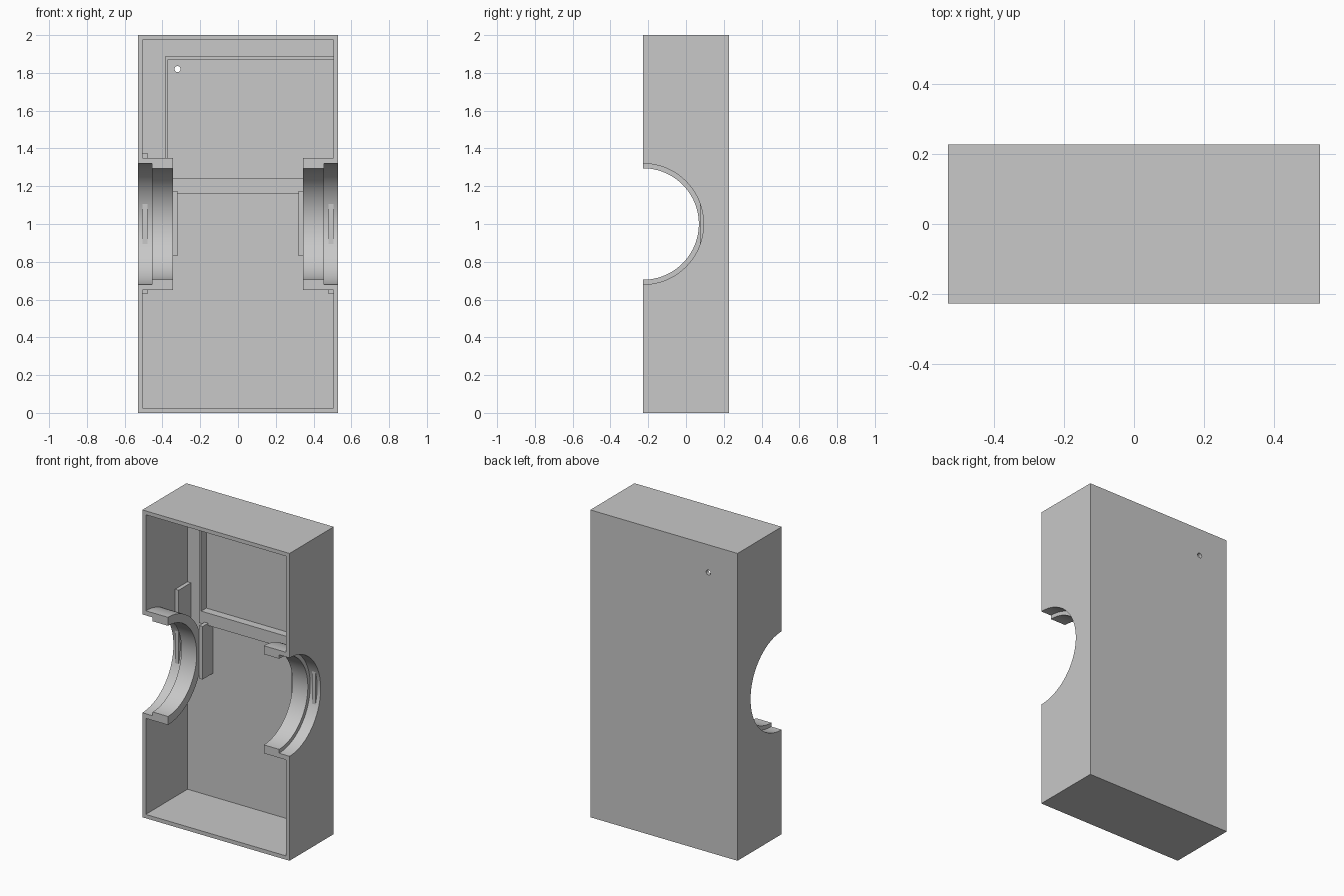
import bpy, bmesh, math
from mathutils import Vector, Matrix

if "Cube" in bpy.data.objects:
    bpy.data.objects.remove(bpy.data.objects["Cube"], do_unlink=True)

grey = bpy.data.materials.new("plain grey")
grey.use_nodes = True
grey.diffuse_color = (0.58, 0.58, 0.58, 1)
grey.node_tree.nodes["Principled BSDF"].inputs["Base Color"].default_value = (0.58, 0.58, 0.58, 1)

W, D, WALL = 0.53, 0.227, 0.025      # half width, half depth, wall thickness
FLOOR = D - WALL                     # inside face of the back panel
AXIS = Vector((0, -D, 1))            # centre line of the side openings


def finish(name, bm):
    bmesh.ops.recalc_face_normals(bm, faces=bm.faces)
    mesh = bpy.data.meshes.new(name)
    bm.to_mesh(mesh)
    bm.free()
    mesh.materials.append(grey)
    ob = bpy.data.objects.new(name, mesh)
    bpy.context.collection.objects.link(ob)
    return ob


def box(name, x, y, z):
    bm = bmesh.new()
    bmesh.ops.create_cube(bm, size=1)
    for v in bm.verts:
        v.co = Vector([(a + b) / 2 + c * (b - a) for (a, b), c in zip((x, y, z), v.co)])
    return finish(name, bm)


def rod(name, radius, centre, length, axis, segments):
    bm = bmesh.new()
    bmesh.ops.create_cone(bm, cap_ends=True, segments=segments, radius1=radius,
                          radius2=radius, depth=length)
    bm.transform(Matrix.Translation(centre) @ Matrix.Rotation(math.pi / 2, 4, axis))
    return finish(name, bm)


def cut(ob, cutter):
    cutter.hide_render = True
    mod = ob.modifiers.new("cut", "BOOLEAN")
    mod.operation, mod.solver, mod.object = "DIFFERENCE", "EXACT", cutter
    bpy.context.view_layer.objects.active = ob
    bpy.ops.object.modifier_apply(modifier=mod.name)
    bpy.data.objects.remove(cutter, do_unlink=True)


def smooth(ob):
    bpy.ops.object.select_all(action="DESELECT")
    ob.select_set(True)
    bpy.context.view_layer.objects.active = ob
    bpy.ops.object.shade_smooth_by_angle(angle=math.radians(30))


def half_ring(name, profile, steps=48):
    """Sweep an (x, radius) profile half way round the opening axis."""
    bm = bmesh.new()
    rings = []
    for i in range(steps + 1):
        a = math.pi * i / steps
        rings.append([bm.verts.new(AXIS + Vector((x, r * math.sin(a), r * math.cos(a))))
                      for x, r in profile])
    n = len(profile)
    for p, q in zip(rings, rings[1:]):
        for j in range(n):
            k = (j + 1) % n
            bm.faces.new((p[j], p[k], q[k], q[j]))
    bm.faces.new(rings[0])
    bm.faces.new(rings[-1])
    return finish(name, bm)


# Open-fronted case with round side openings and a small hole in the back
case = box("case", (-W, W), (-D, D), (0, 2))
inner = W - WALL
cut(case, box("hollow", (-inner, inner), (-1, FLOOR), (WALL, 2 - WALL)))
cut(case, rod("opening", 0.32, AXIS, 3, "Y", 96))
cut(case, rod("pin_hole", 0.016, Vector((-0.32, D, 1.82)), 0.2, "X", 24))
smooth(case)

# Stepped collars, their brackets and stop fins on both sides
for side, s, top in (("right", -1, 1.375), ("left", 1, 1.24)):
    collar = half_ring(side + "_collar", [(s * x, r) for x, r in (
        (inner, 0.32), (0.455, 0.32), (0.455, 0.295),
        (0.345, 0.295), (0.345, 0.35), (inner, 0.35))])
    smooth(collar)
    bracket = box(side + "_bracket", sorted((s * 0.48, s * inner)), (0.075, FLOOR), (0.63, top))
    cut(bracket, rod("bracket_cutter", 0.35, AXIS, 3, "Y", 96))
    box(side + "_stop_fin", sorted((s * 0.32, s * 0.345)), (0.093, FLOOR), (0.83, 1.175))

# Raised frame on the back panel
RIB = 0.15
box("frame_side", (-0.385, -0.37), (RIB, FLOOR), (1.16, 1.89))
box("frame_top", (-0.37, inner), (RIB, FLOOR), (1.87, 1.89))
box("frame_ledge", (-0.37, inner), (RIB, FLOOR), (1.16, 1.24))
